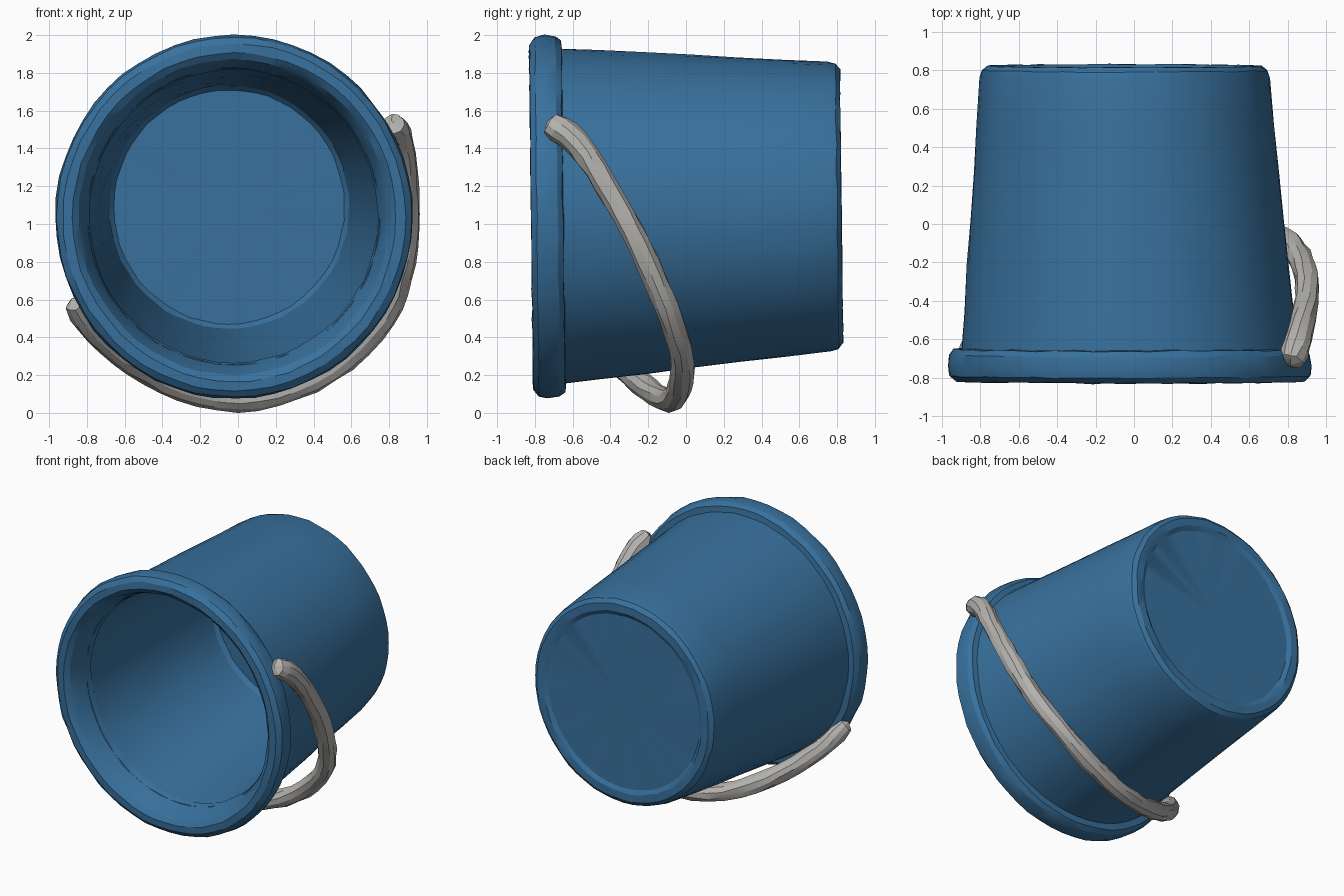
import bpy, bmesh, math, random
from mathutils import Vector

if "Cube" in bpy.data.objects:
    bpy.data.objects.remove(bpy.data.objects["Cube"])

random.seed(4)


def material(name, rgb):
    m = bpy.data.materials.new(name)
    m.diffuse_color = (*rgb, 1)
    m.use_nodes = True
    m.node_tree.nodes["Principled BSDF"].inputs["Base Color"].default_value = m.diffuse_color
    return m


BLUE = material("bucket blue", (0.04, 0.165, 0.34))
GREY = material("handle grey", (0.46, 0.45, 0.43))


def finish(bm, name, mat, wobble, angle):
    for v in bm.verts:
        v.co += Vector([random.uniform(-wobble, wobble) for _ in range(3)])
    bmesh.ops.recalc_face_normals(bm, faces=bm.faces)
    me = bpy.data.meshes.new(name)
    bm.to_mesh(me)
    bm.free()
    me.materials.append(mat)
    ob = bpy.data.objects.new(name, me)
    bpy.context.collection.objects.link(ob)
    bpy.context.view_layer.objects.active = ob
    ob.select_set(True)
    bpy.ops.object.shade_smooth_by_angle(angle=math.radians(angle))
    ob.select_set(False)
    return ob


def bucket_point(r, t, a):
    # lying bucket: axis runs along +y and drifts slightly
    s = math.sin(a)
    return Vector((-0.02 - 0.018 * t + 0.985 * r * math.cos(a),
                   -0.82 + t - 0.012 * r * s,
                   1.035 + 0.037 * t + r * s))


def skin(bm, rings, closed=False):
    n = len(rings)
    for i in range(n if closed else n - 1):
        a, b = rings[i], rings[(i + 1) % n]
        m = max(len(a), len(b))
        for j in range(m):
            k = (j + 1) % m
            if len(a) == 1:
                bm.faces.new((a[0], b[j], b[k]))
            elif len(b) == 1:
                bm.faces.new((a[j], a[k], b[0]))
            else:
                bm.faces.new((a[j], a[k], b[k], b[j]))


def lathe(name, profile, seg, closed, wobble):
    bm = bmesh.new()
    rings = []
    for r, t in profile:
        angles = [0] if r == 0 else [2 * math.pi * i / seg for i in range(seg)]
        rings.append([bm.verts.new(bucket_point(r, t, a)) for a in angles])
    skin(bm, rings, closed)
    return finish(bm, name, BLUE, wobble, 25)


def wall(r0, t0, r1, t1, steps):
    return [(r0 + (r1 - r0) * i / steps, t0 + (t1 - t0) * i / steps)
            for i in range(steps + 1)]


# Bucket shell: inner floor, inner wall, outer wall, recessed base
profile = [(0, 1.50), (0.62, 1.50)]
profile += wall(0.645, 1.47, 0.785, 0.16, 6)
profile += wall(0.892, 0.12, 0.765, 1.58, 6)
profile += [(0.755, 1.62), (0.725, 1.643), (0.67, 1.643), (0.64, 1.625), (0, 1.625)]
lathe("bucket_body", profile, 56, False, 0.003)

# Rounded rim around the mouth
lathe("bucket_rim", [(0.775, 0.20), (0.805, 0.09), (0.835, 0.025), (0.87, 0.0),
                     (0.92, 0.003), (0.953, 0.03), (0.962, 0.08), (0.953, 0.14),
                     (0.93, 0.168), (0.87, 0.172)], 56, True, 0.004)


# Hanging handle: tapered tube swept along a curve round the lower right side
path = [Vector(p) for p in (
    (0.82, -0.715, 1.53), (0.86, -0.58, 1.43), (0.895, -0.42, 1.20),
    (0.90, -0.29, 0.97), (0.86, -0.17, 0.72), (0.77, -0.08, 0.50),
    (0.57, -0.02, 0.28), (0.30, -0.035, 0.13), (0.0, -0.09, 0.068),
    (-0.30, -0.20, 0.125), (-0.55, -0.35, 0.26), (-0.75, -0.52, 0.42),
    (-0.865, -0.66, 0.58))]


def spline(pts, steps):
    ext = [2 * pts[0] - pts[1]] + pts + [2 * pts[-1] - pts[-2]]
    out = []
    for i in range(1, len(ext) - 2):
        p0, p1, p2, p3 = ext[i - 1:i + 3]
        for s in range(steps):
            t = s / steps
            out.append(0.5 * (2 * p1 + (p2 - p0) * t
                              + (2 * p0 - 5 * p1 + 4 * p2 - p3) * t * t
                              + (3 * p1 - p0 - 3 * p2 + p3) * t ** 3))
    return out + [pts[-1]]


pts = spline(path, 3)
bm = bmesh.new()
rings = []
last = len(pts) - 1
for i, p in enumerate(pts):
    d = (pts[min(i + 1, last)] - pts[max(i - 1, 0)]).normalized()
    out = p - Vector((-0.03, p.y, 1.05))
    u = (out - d * out.dot(d)).normalized()
    w = d.cross(u)
    end = min(i, last - i)
    r = 0.064 + 0.014 * max(0, 1 - i / 5)
    if end == 0:
        r *= 0.8
    rings.append([bm.verts.new(p + r * (u * math.cos(a) + w * math.sin(a)))
                  for a in (2 * math.pi * k / 10 for k in range(10))])
# Blunt domed ends
first = bm.verts.new(pts[0] + (pts[0] - pts[1]).normalized() * 0.03)
tip = bm.verts.new(pts[-1] + (pts[-1] - pts[-2]).normalized() * 0.03)
skin(bm, [[first]] + rings + [[tip]])
finish(bm, "handle", GREY, 0.005, 20)
